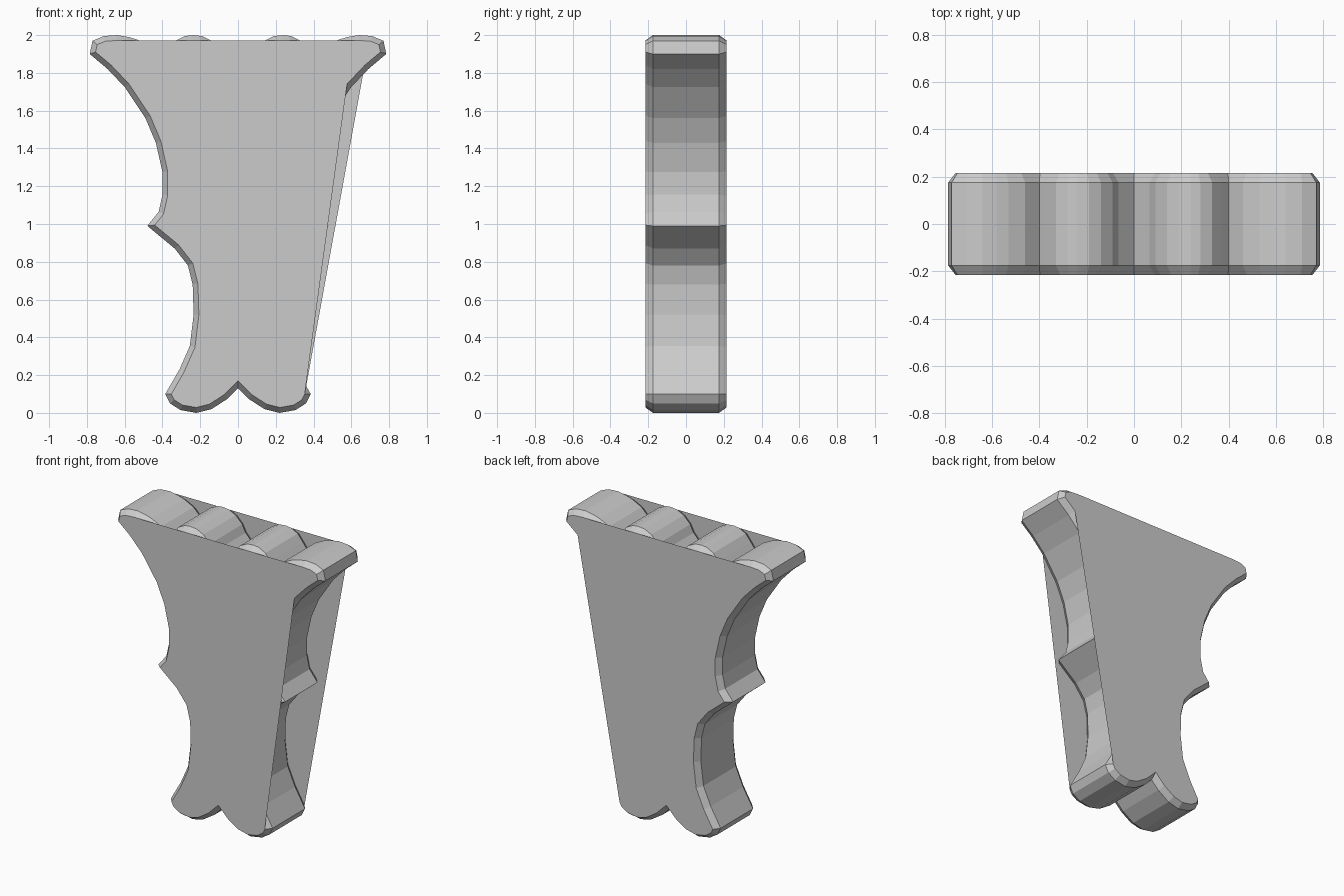
import bpy, bmesh
from mathutils import Vector

if "Cube" in bpy.data.objects:
    bpy.data.objects.remove(bpy.data.objects["Cube"])

BEVEL, Y_IN, Y_OUT = 0.028, 0.175, 0.215

# Left half of the outline (x, z): bottom centre, up the side, to top centre
half = [(0, .13), (-.055, .075), (-.14, .02), (-.22, 0), (-.305, .015), (-.36, .05),
        (-.385, .10),                                                   # foot lobe
        (-.31, .23), (-.255, .355), (-.235, .52), (-.24, .68), (-.265, .78), (-.335, .87),
        (-.48, .99),                                                    # side spur
        (-.42, 1.065), (-.40, 1.155), (-.40, 1.275), (-.435, 1.43), (-.49, 1.56),
        (-.60, 1.725), (-.69, 1.82), (-.785, 1.90),                     # shoulder
        (-.77, 1.97), (-.71, 1.995), (-.64, 2.0), (-.58, 1.99), (-.53, 1.975), (-.46, 1.94),
        (-.40, 1.88),                                                   # outer top lobe
        (-.37, 1.92), (-.33, 1.97), (-.28, 1.995), (-.24, 2.0), (-.19, 1.995), (-.14, 1.97),
        (-.09, 1.92), (-.065, 1.87), (0, 1.80)]                         # inner top lobe
outline = [Vector(p) for p in half + [(-x, z) for x, z in half[-2:0:-1]]]
n = len(outline)


def inset(pts, d):
    """Offset a clockwise outline inward with mitred corners."""
    out = []
    for i, p in enumerate(pts):
        a = (p - pts[i - 1]).normalized()
        b = (pts[(i + 1) % n] - p).normalized()
        na, nb = Vector((a.y, -a.x)), Vector((b.y, -b.x))
        out.append(p + (na + nb) * d / (1 + na.dot(nb)))
    return out


def mirrored(point):
    """Index on the right side of a left half point."""
    return n - half.index(point)


inner = inset(outline, BEVEL)
bm = bmesh.new()
rings = [[bm.verts.new((p.x, y, p.y)) for p in pts]
         for pts, y in ((inner, -Y_OUT), (outline, -Y_IN), (outline, Y_IN), (inner, Y_OUT))]

# Scalloped edge wall with a bevel on both sides
for r, s in zip(rings, rings[1:]):
    for i in range(n):
        j = (i + 1) % n
        bm.faces.new((r[i], r[j], s[j], s[i]))

# Cover plates: straight across the top lobes and down the right side
lobe = half.index((-.64, 2.0))
foot = mirrored((-.385, .10))


def cover(ring, shoulder, flip):
    s = mirrored(shoulder)
    keep = [ring[i] for i in range(n)
            if not lobe < i < n - lobe and not s < i < foot]
    bm.faces.new(keep[::-1] if flip else keep)


cover(rings[0], (-.60, 1.725), True)
cover(rings[3], (-.69, 1.82), False)

mesh = bpy.data.meshes.new("scalloped_bracket")
bm.to_mesh(mesh)
bm.free()
bpy.context.collection.objects.link(bpy.data.objects.new("scalloped_bracket", mesh))
